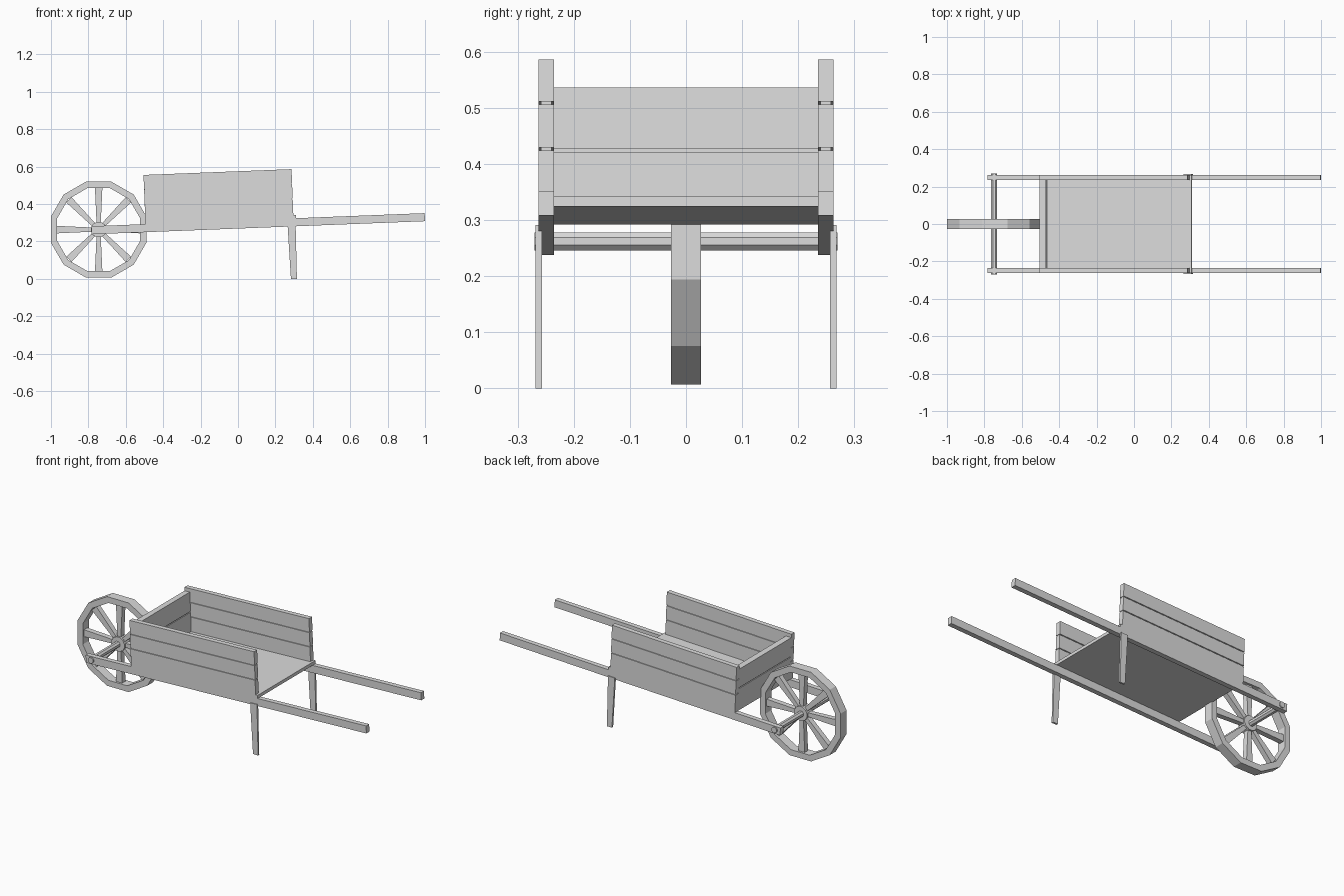
import bpy, bmesh, math

if "Cube" in bpy.data.objects:
    bpy.data.objects.remove(bpy.data.objects["Cube"])

wood = bpy.data.materials.new("light grey wood")
wood.diffuse_color = (0.72, 0.72, 0.72, 1)
wood.use_nodes = True
wood.node_tree.nodes["Principled BSDF"].inputs["Base Color"].default_value = wood.diffuse_color

TILT = math.radians(2.25)
OX, OZ = -0.782, 0.238          # lower wheel-side corner of the rails


def tilted(u, v):
    """Point along / above the sloping rail, as world x, z."""
    return (OX + u * math.cos(TILT) - v * math.sin(TILT),
            OZ + u * math.sin(TILT) + v * math.cos(TILT))


def finish(bm, name):
    bmesh.ops.recalc_face_normals(bm, faces=bm.faces)
    me = bpy.data.meshes.new(name)
    bm.to_mesh(me)
    bm.free()
    me.materials.append(wood)
    ob = bpy.data.objects.new(name, me)
    bpy.context.collection.objects.link(ob)
    return ob


def prism(bm, pts, y0, y1):
    """Extrude an x-z outline from y0 to y1."""
    a = [bm.verts.new((x, y0, z)) for x, z in pts]
    b = [bm.verts.new((x, y1, z)) for x, z in pts]
    bm.faces.new(a)
    bm.faces.new(b[::-1])
    for i in range(len(pts)):
        j = (i + 1) % len(pts)
        bm.faces.new((a[i], a[j], b[j], b[i]))


def board(name, u0, u1, v0, v1, y0, y1):
    bm = bmesh.new()
    prism(bm, [tilted(u, v) for u, v in ((u0, v0), (u1, v0), (u1, v1), (u0, v1))], y0, y1)
    return finish(bm, name)


def ring(cx, cz, r, n):
    return [(cx + r * math.cos((i + .5) * 2 * math.pi / n),
             cz + r * math.sin((i + .5) * 2 * math.pi / n)) for i in range(n)]


# Rails, side planks and legs, once per side
for s, side in ((-1, "front"), (1, "back")):
    board(f"{side}_rail", 0, 1.783, 0, 0.043, s * 0.235, s * 0.263)
    for k, (v0, v1) in enumerate(((0.061, 0.144), (0.149, 0.226), (0.231, 0.306))):
        board(f"{side}_side_plank_{k + 1}", 0.289, 1.081, v0, v1, s * 0.235, s * 0.263)
    # recessed strip closing the plank gaps
    board(f"{side}_side_core", 0.292, 1.078, 0.07, 0.29, s * 0.24, s * 0.258)
    bm = bmesh.new()
    prism(bm, [(0.283, 0), (0.315, 0), (0.308, 0.291), (0.265, 0.289)], s * 0.257, s * 0.268)
    finish(bm, f"{side}_leg")

# Floor and wheel-side end panel
board("floor", 0.289, 1.094, 0.043, 0.061, -0.263, 0.263)
board("end_plank_lower", 0.289, 0.323, 0.061, 0.171, -0.235, 0.235)
board("end_plank_upper", 0.289, 0.323, 0.176, 0.286, -0.235, 0.235)
board("end_core", 0.294, 0.318, 0.07, 0.27, -0.235, 0.235)

# Wheel rim: twelve sides with flats at top and bottom
CX, CZ = -0.745, 0.263
bm = bmesh.new()
loops = []
for r, y in ((0.265, -0.027), (0.265, 0.027), (0.230, 0.027), (0.230, -0.027)):
    loops.append([bm.verts.new((x, y, z)) for x, z in ring(CX, CZ, r, 12)])
for k in range(4):
    a, b = loops[k], loops[(k + 1) % 4]
    for i in range(12):
        j = (i + 1) % 12
        bm.faces.new((a[i], a[j], b[j], b[i]))
finish(bm, "wheel_rim")

# Eight spokes widening towards the rim
bm = bmesh.new()
for i in range(8):
    t = i * math.pi / 4
    c, s = math.cos(t), math.sin(t)
    prism(bm, [(CX + r * c - w * s, CZ + r * s + w * c)
               for r, w in ((0.03, -0.011), (0.225, -0.02), (0.225, 0.02), (0.03, 0.011))],
          -0.015, 0.015)
finish(bm, "wheel_spokes")

# Hub and axle
bm = bmesh.new()
prism(bm, ring(CX, CZ, 0.042, 12), -0.025, 0.025)
finish(bm, "wheel_hub")
bm = bmesh.new()
prism(bm, ring(CX - 0.003, CZ - 0.001, 0.0175, 8), -0.27, 0.27)
finish(bm, "axle")
